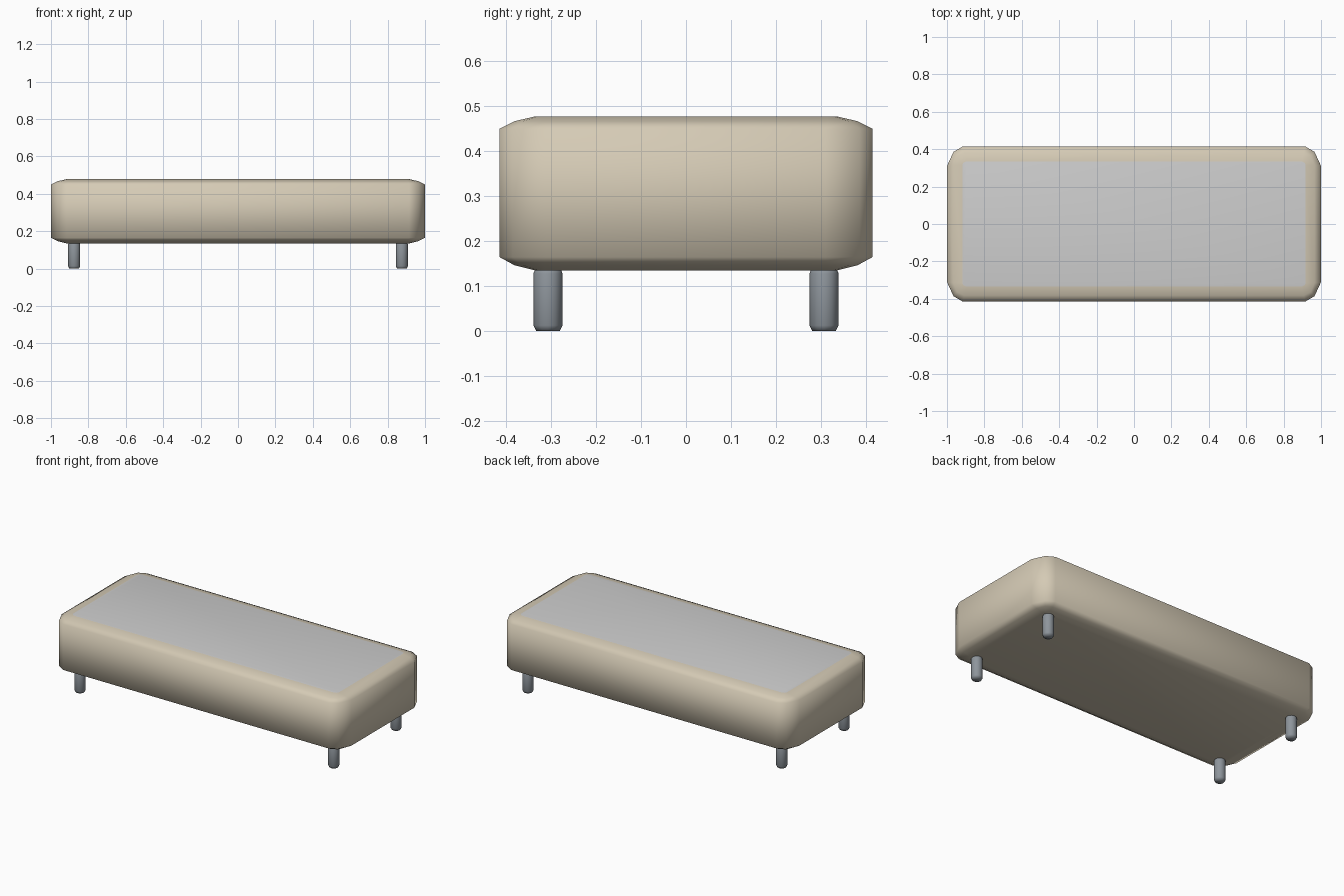
import bpy, bmesh, math

if "Cube" in bpy.data.objects:
    bpy.data.objects.remove(bpy.data.objects["Cube"])


def material(name, rgb):
    m = bpy.data.materials.new(name)
    m.diffuse_color = (*rgb, 1)
    m.use_nodes = True
    m.node_tree.nodes["Principled BSDF"].inputs["Base Color"].default_value = m.diffuse_color
    return m


fabric = material("beige fabric", (0.66, 0.59, 0.46))
top_grey = material("light grey top", (0.62, 0.62, 0.62))
metal = material("grey metal", (0.27, 0.30, 0.33))


def add_object(name, bm, mats):
    bmesh.ops.recalc_face_normals(bm, faces=bm.faces)
    for f in bm.faces:
        f.smooth = True
    me = bpy.data.meshes.new(name)
    bm.to_mesh(me)
    bm.free()
    for m in mats:
        me.materials.append(m)
    ob = bpy.data.objects.new(name, me)
    bpy.context.collection.objects.link(ob)
    return ob


def loft(bm, rings):
    """Skin a stack of equal-length point rings and cap both ends."""
    vs = [[bm.verts.new(p) for p in r] for r in rings]
    n = len(vs[0])
    for a, b in zip(vs, vs[1:]):
        for i in range(n):
            j = (i + 1) % n
            bm.faces.new((a[i], a[j], b[j], b[i]))
    bottom = bm.faces.new(vs[0][::-1])
    top = bm.faces.new(vs[-1])
    return bottom, top


def mirror_quarter(pts, z):
    """Turn one corner outline into a full closed ring."""
    r = list(pts)
    r += [(-x, y) for x, y in reversed(pts)]
    r += [(-x, -y) for x, y in pts]
    r += [(x, -y) for x, y in reversed(pts)]
    return [(x, y, z) for x, y in r]


# upholstered body with softened edges and an inlaid grey top
outer = [(1.0, 0.31), (0.965, 0.386), (0.915, 0.415)]
middle = [(0.965, 0.315), (0.945, 0.363), (0.908, 0.382)]
inner = [(0.918, 0.315), (0.912, 0.328), (0.895, 0.335)]
bm = bmesh.new()
_, top = loft(bm, [mirror_quarter(inner, 0.135), mirror_quarter(middle, 0.147),
                   mirror_quarter(outer, 0.165), mirror_quarter(outer, 0.45),
                   mirror_quarter(middle, 0.467), mirror_quarter(inner, 0.478)])
top.material_index = 1
add_object("bench_body", bm, [fabric, top_grey])


# four round legs with bevelled ends
def circle(cx, cy, r, z, n=12):
    return [(cx + r * math.cos(2 * math.pi * i / n),
             cy + r * math.sin(2 * math.pi * i / n), z) for i in range(n)]


for side, sx in (("left", -1), ("right", 1)):
    for end, sy in (("front", -1), ("back", 1)):
        bm = bmesh.new()
        profile = [(0.026, 0), (0.0325, 0.013), (0.0325, 0.128), (0.028, 0.14)]
        loft(bm, [circle(sx * 0.876, sy * 0.307, r, z) for r, z in profile])
        add_object(f"{end}_{side}_leg", bm, [metal])
